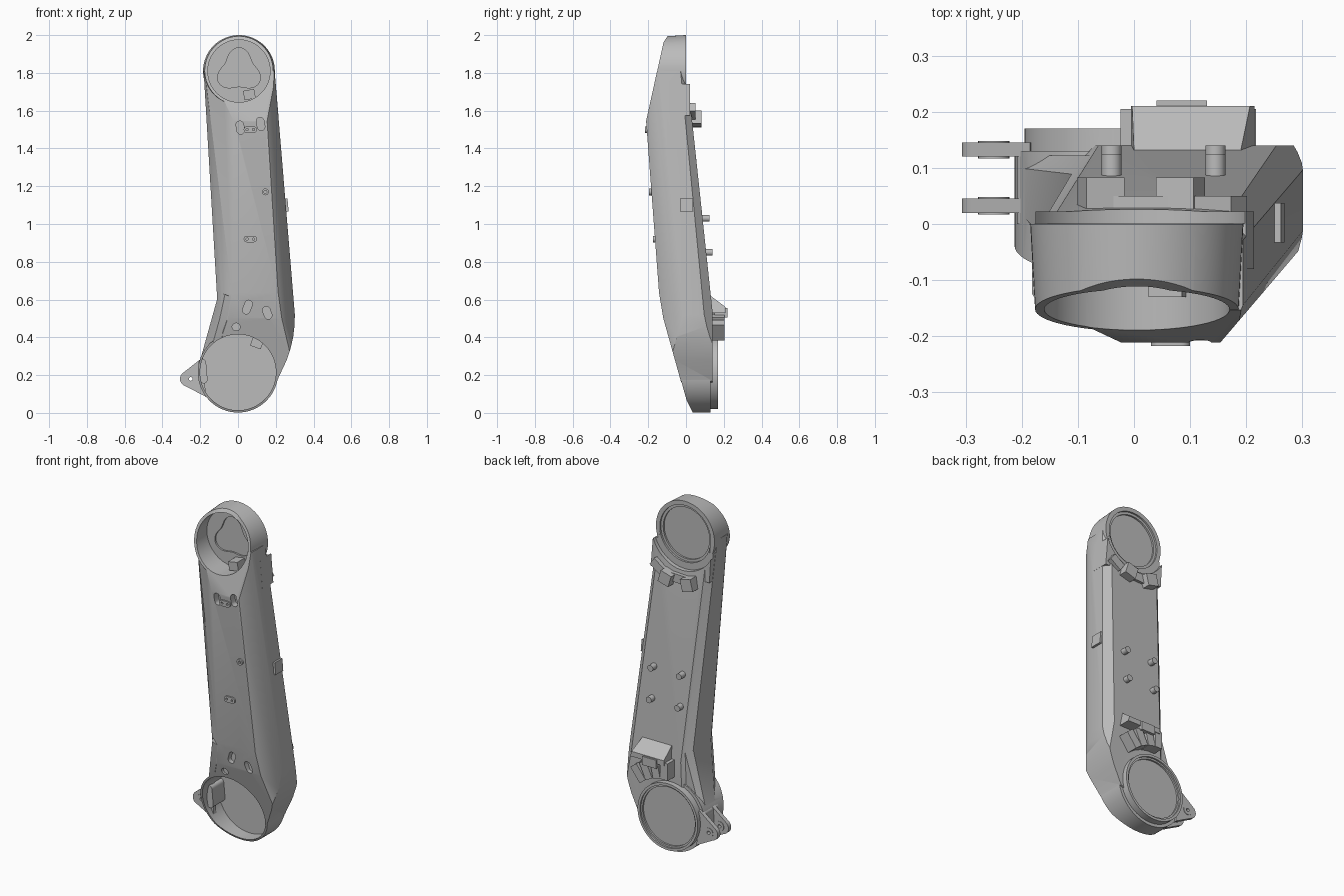
import bpy, bmesh
from math import sin, cos, pi, radians
from mathutils import Vector

if "Cube" in bpy.data.objects:
    bpy.data.objects.remove(bpy.data.objects["Cube"], do_unlink=True)

grey = bpy.data.materials.new("grey_metal")
grey.use_nodes = True
grey.diffuse_color = (0.5, 0.5, 0.5, 1)
grey.node_tree.nodes["Principled BSDF"].inputs["Base Color"].default_value = (0.5, 0.5, 0.5, 1)

TOP, LOW = (0.005, 1.81), (0.0, 0.215)


# Outline helpers, all in the x-z plane
def arc(c, r, a0=0, a1=360, n=64):
    closed = a1 - a0 == 360
    steps = n if closed else n - 1
    angles = [radians(a0 + (a1 - a0) * i / steps) for i in range(n)]
    return [(c[0] + r * cos(a), c[1] + r * sin(a)) for a in angles]


def turn(points, c, deg):
    s, k = sin(radians(deg)), cos(radians(deg))
    return [(c[0] + x * k - z * s, c[1] + x * s + z * k) for x, z in points]


def rect(c, w, h, deg=0):
    return turn([(-w / 2, -h / 2), (w / 2, -h / 2), (w / 2, h / 2), (-w / 2, h / 2)], c, deg)


def oblong(c, length, r, deg=0):
    d = length / 2 - r
    return turn(arc((d, 0), r, -90, 90, 12) + arc((-d, 0), r, 90, 270, 12), c, deg)


# Planes that trim a prism
def plane(a, b, c, hint):
    a, b, c = Vector(a), Vector(b), Vector(c)
    n = (b - a).cross(c - a).normalized()
    return (a, n if n.dot(Vector(hint)) > 0 else -n)


def slope(p, q, side):
    return plane((0, *p), (1, *p), (0, *q), (0, side, 0))


def along(p, q, direction, hint):
    return plane(p, q, Vector(p) + Vector(direction), hint)


def prism(name, outline, y0, y1, planes=(), centre=(0, 0), taper=1):
    bm = bmesh.new()
    base = bm.faces.new([bm.verts.new((x, y1, z)) for x, z in outline])
    ext = bmesh.ops.extrude_face_region(bm, geom=[base])["geom"]
    for v in ext:
        if isinstance(v, bmesh.types.BMVert):
            v.co = (centre[0] + (v.co.x - centre[0]) * taper, y0,
                    centre[1] + (v.co.z - centre[1]) * taper)
    for co, no in planes:
        bmesh.ops.bisect_plane(bm, geom=bm.verts[:] + bm.edges[:] + bm.faces[:],
                               plane_co=co, plane_no=no, clear_outer=True)
        bmesh.ops.holes_fill(bm, edges=[e for e in bm.edges if e.is_boundary])
    bmesh.ops.recalc_face_normals(bm, faces=bm.faces)
    mesh = bpy.data.meshes.new(name)
    bm.to_mesh(mesh)
    bm.free()
    mesh.materials.append(grey)
    obj = bpy.data.objects.new(name, mesh)
    bpy.context.collection.objects.link(obj)
    return obj


def combine(target, other, operation):
    mod = target.modifiers.new("combine", 'BOOLEAN')
    mod.operation, mod.solver, mod.object = operation, 'EXACT', other
    bpy.context.view_layer.objects.active = target
    bpy.ops.object.modifier_apply(modifier=mod.name)
    bpy.data.objects.remove(other, do_unlink=True)


def front(z):
    return -0.21 + (1.53 - z) * 0.075


# Front slopes shared by the shell pieces, moved back a hair by the given inset
def fronts(inset):
    lines = [((-0.095, 2.0), (-0.125, 1.955)), ((-0.118, 1.97), (-0.21, 1.55)),
             ((-0.21, 1.53), (-0.14, 0.6)), ((-0.145, 0.65), (-0.12, 0.5)),
             ((-0.12, 0.5), (0.0, 0.07)), ((0.0, 0.07), (0.035, 0.0))]
    return [slope((p[0] + inset, p[1]), (q[0] + inset, q[1]), -1) for p, q in lines]


# Back slopes and corner chamfers
backs = [slope((0.03, 1.57), (0.14, 0.54), 1), slope((0.14, 1), (0.14, 0), 1)]
chamfers = [
    plane((0.155, -0.21, 1.5), (0.3, -0.04, 1.5), (0.155, -0.21, 0.5), (1, -1, 0)),
    along((0.285, -0.058, 0.5), (0.305, -0.004, 0.5), (-0.08, -0.095, 1), (1, 0, 0)),
    plane((-0.02, -0.21, 1.5), (-0.16, -0.145, 1.81), (-0.03, -0.145, 0.65), (-1, -1, 0)),
    along((-0.14, -0.152, 1.5), (-0.167, -0.105, 1.5), (-0.06, -0.04, 1), (-1, 0, 0)),
    along((0.305, 0.105, 0.45), (0.26, 0.15, 0.45), (-0.08, -0.1, 1), (1, 1, 0)),
    along((-0.11, 0.09, 0.63), (-0.07, 0.13, 0.63), (-0.06, -0.1, 1), (-1, 1, 0))]
neck_chamfers = [
    along((-0.086, -0.116, 0.6), (-0.113, -0.069, 0.6), (0.28, -0.28, 1), (-1, -1, 0)),
    along((-0.11, 0.09, 0.6), (-0.07, 0.13, 0.6), (0.28, -0.03, 1), (-1, 1, 0))]

# Shell: long beam, back collar, bent neck, two round heads
beam = [(-0.182, 1.81), (-0.104, 0.5), (-0.06, 0.25), (0.05, 0.1), (0.207, 0.17), (0.258, 0.28),
        (0.278, 0.34), (0.292, 0.4), (0.299, 0.46), (0.301, 0.52), (0.194, 1.81)]
neck = [(-0.2, 0.28), (-0.1, 0.64), (0.05, 0.58), (0.15, 0.3), (0.06, 0.2)]
collar = [(-0.167, 1.575), (0.214, 1.575), (0.2, 1.74), (-0.177, 1.74)]
shell = prism("arm_shell", beam, -0.4, 0.4, fronts(0) + backs + chamfers)
combine(shell, prism("collar", collar, -0.08, 0.022), 'UNION')
combine(shell, prism("back_step", arc(TOP, 0.205), 0.001, 0.3), 'DIFFERENCE')
for piece in (prism("neck", neck, -0.4, 0.122, fronts(0.0015) + neck_chamfers),
              prism("top_head", arc(TOP, 0.19), -0.4, 0, fronts(0.0007), TOP, 0.88),
              prism("low_head", arc(LOW, 0.213), -0.4, 0.13, fronts(0.0023)),
              prism("low_flange", arc(LOW, 0.195), 0.115, 0.17)):
    combine(shell, piece, 'UNION')

# Hollows: cups in front, recessed discs behind, shaped pocket, slots
pocket = []
for i in range(72):
    a = 2 * pi * i / 72
    r = 0.103 + 0.02 * cos(3 * (a - pi / 2))
    pocket.append((TOP[0] + r * cos(a), TOP[1] + r * sin(a)))
hollows = [(arc(TOP, 0.165), -0.5, -0.06), (pocket, -0.1, -0.05),
           (arc(TOP, 0.165), -0.01, 0.3), (arc(TOP, 0.15), -0.02, 0.3),
           (arc(LOW, 0.201), -0.5, 0.11),
           (arc(LOW, 0.18), 0.16, 0.3), (arc(LOW, 0.17), 0.15, 0.3)]
for c, length, deg in (((0.012, 1.51), 0.07, 100), ((0.12, 1.53), 0.07, 100),
                       ((0.05, 0.56), 0.075, 70), ((0.155, 0.53), 0.07, 110),
                       ((-0.01, 0.455), 0.042, 0)):
    hollows.append((oblong(c, length, 0.02, deg), -0.5, front(c[1]) + 0.04))
for outline, y0, y1 in hollows:
    combine(shell, prism("hollow", outline, y0, y1), 'DIFFERENCE')

# Blocks inside the cups
prism("low_cup_block", rect((0.1, 0.37), 0.06, 0.05, -20), -0.03, 0.12)
prism("low_cup_rib", oblong((-0.185, 0.22), 0.13, 0.02, 95), 0.0, 0.12)
prism("top_cup_block", rect((0.06, 1.685), 0.06, 0.05, 10), -0.13, -0.05)

# Small front plates with screw holes
for z in (1.5, 0.92):
    plate = prism("front_plate", oblong((0.065, z), 0.07, 0.017), front(z) - 0.01, front(z) + 0.03)
    for x in (0.048, 0.082):
        combine(plate, prism("hole", arc((x, z), 0.006, n=16), -0.4, front(z)), 'DIFFERENCE')
button = prism("front_button", arc((0.145, 1.17), 0.018, n=24), front(1.17) - 0.012, -0.15)
combine(button, prism("hole", arc((0.145, 1.17), 0.008, n=16), -0.4, front(1.17)), 'DIFFERENCE')

# Plate on the left side
prism("side_plate", rect((0.25, 1.1), 0.03, 0.07, 5), -0.033, 0.037)

# Four pins on the back
for z, end in ((1.03, 0.125), (0.85, 0.14)):
    for x in (-0.04, 0.145):
        prism("back_pin", arc((x, z), 0.018, n=24), 0.06, end)

# Cable clamps fanned around both heads
prism("low_clamp_wedge", [(-0.005, 0.53), (0.0, 0.62), (0.19, 0.62), (0.215, 0.53)], 0.08, 0.21,
      [slope((0.13, 0.62), (0.21, 0.56), 1)])
prism("low_clamp_tab", rect((0.085, 0.53), 0.09, 0.05), 0.15, 0.22)


def fan(name, centre, radius, deg, w, h, y0, y1):
    c = (centre[0] + radius * cos(radians(deg)), centre[1] + radius * sin(radians(deg)))
    prism(name, rect(c, w, h, deg - 90), y0, y1)


for deg in (53, 65, 78, 90):
    fan("low_clamp_finger", LOW, 0.28, deg, 0.048, 0.1, 0.1, 0.205)
for deg in (-104, -73):
    fan("top_clamp_finger", TOP, 0.265, deg, 0.07, 0.07, 0.01, 0.083)
fan("top_clamp_wing", TOP, 0.26, -55, 0.08, 0.05, 0.0, 0.05)
fan("top_clamp_bridge", TOP, 0.25, -88, 0.12, 0.05, 0.0, 0.05)

# Pair of side lugs with bosses
tip = (-0.267, 0.18)
for y in (0.02, 0.12):
    lug = prism("side_lug", [(-0.185, 0.295)] + arc(tip, 0.04, 125, 255, 16) + [(-0.17, 0.085)],
                y, y + 0.025)
    boss = prism("lug_boss", arc((-0.25, 0.18), 0.028, n=24), y - 0.003, y + 0.028)
    for part in (lug, boss):
        combine(part, prism("hole", arc((-0.25, 0.18), 0.01, n=16), 0, 0.3), 'DIFFERENCE')

# Smooth shading with sharp creases
bpy.ops.object.select_all(action='DESELECT')
for obj in bpy.context.collection.objects:
    if obj.type == 'MESH' and grey.name in obj.data.materials:
        obj.select_set(True)
        bpy.context.view_layer.objects.active = obj
bpy.ops.object.shade_smooth_by_angle(angle=radians(32))
